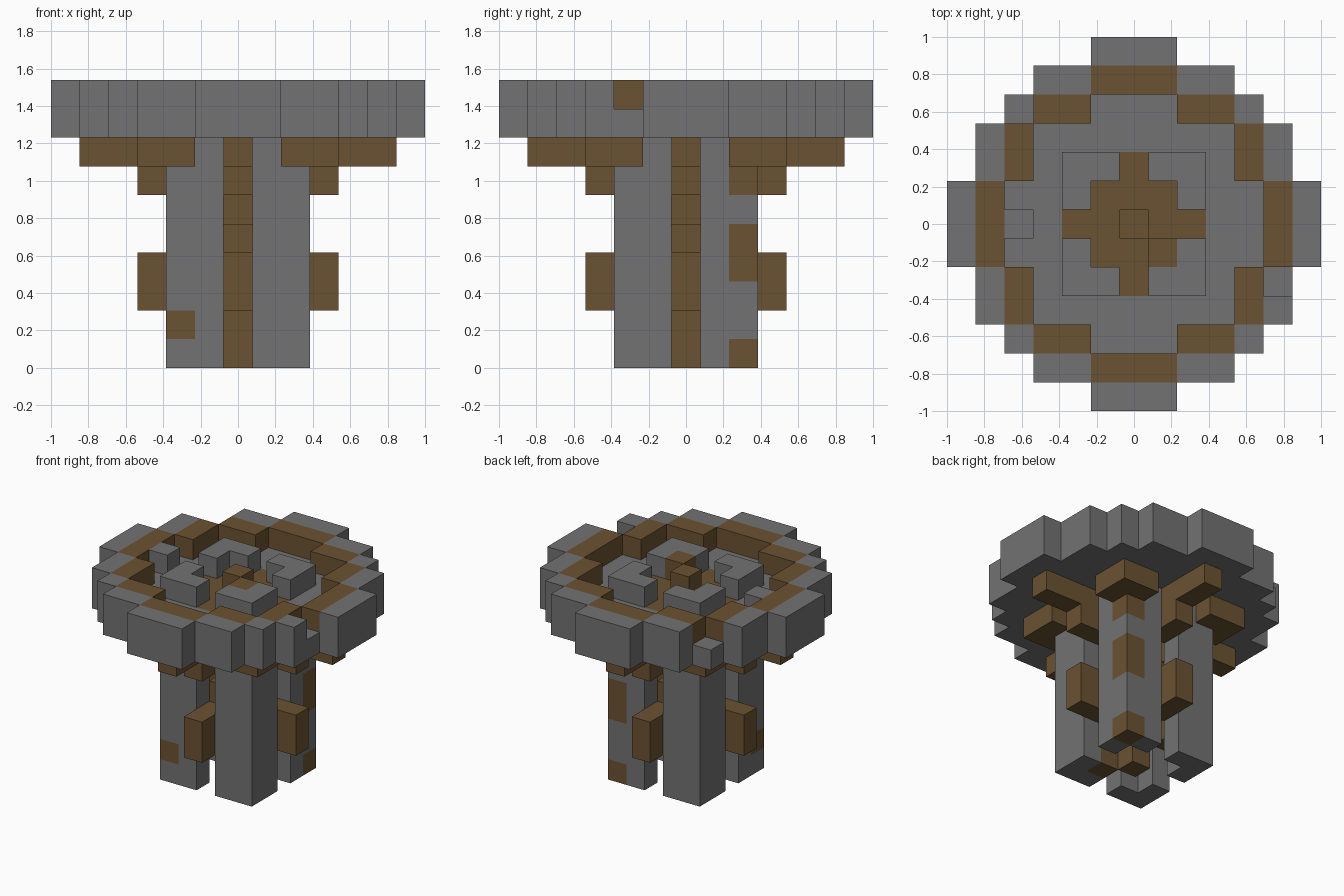
import bpy, bmesh
from mathutils import Vector

cube = bpy.data.objects.get("Cube")
if cube:
    bpy.data.objects.remove(cube)

UNIT = 2 / 13


def make_material(name, rgb):
    mat = bpy.data.materials.new(name)
    mat.use_nodes = True
    colour = (*rgb, 1)
    mat.diffuse_color = colour
    mat.node_tree.nodes["Principled BSDF"].inputs["Base Color"].default_value = colour
    return mat


STONE, WOOD = 0, 1
materials = [make_material("stone grey", (0.17, 0.17, 0.17)),
             make_material("wood brown", (0.147, 0.084, 0.032))]

# Block grid: cell -> (part name, colour)
grid = {}


def fill(part, colour, columns, layers):
    for x, y in columns:
        for z in layers:
            grid[x, y, z] = (part, colour)


def area(n, rule):
    span = range(-n, n + 1)
    return [(x, y) for x in span for y in span if rule(abs(x), abs(y))]


def around(x, y):
    """Four copies of a column, turned about the centre."""
    return [(x, y), (-y, x), (-x, -y), (y, -x)]


# Round platform and its raised rim
reach = [6, 6, 5, 5, 4, 3, 1]
disc = area(6, lambda x, y: x <= reach[y])
hollow = [4, 4, 3, 3, 1]
opening = area(4, lambda x, y: x <= hollow[y])
fill("platform", STONE, disc, [8])
fill("rim", STONE, set(disc) - set(opening), [9])

# Wooden ring let into the rim
ring = area(5, lambda x, y: (max(x, y) == 5 and min(x, y) <= 1)
            or (max(x, y) == 4 and 2 <= min(x, y) <= 3))
fill("rim_inlay", WOOD, ring, [9])

# Loose block inside the rim, and two worn gaps in it
fill("rim_block", STONE, [(-4, 0)], [9])
for gap in [(5, -2, 9), (-4, 4, 9)]:
    del grid[gap]

# Wooden floor in the middle of the platform
fill("floor_inlay", WOOD, area(2, lambda x, y: x + y <= 2), [8])

# Four angled corner legs running up through the platform
for sx, sy, name in [(1, -1, "front_left"), (-1, -1, "front_right"),
                     (1, 1, "back_left"), (-1, 1, "back_right")]:
    corner = [(2 * sx, 2 * sy), (sx, 2 * sy), (2 * sx, sy)]
    fill(name + "_leg", STONE, corner, range(10))

# Wooden patches in the legs
fill("front_right_leg", WOOD, [(-2, -2)], [1])
fill("back_left_leg", WOOD, [(2, 2)], [0, 3, 4, 6])

# Central post
fill("post", WOOD, [(0, 0), (1, -1)], range(10))

# Struts between the legs
fill("strut", WOOD, around(3, 0) + around(2, 0), [2, 3])
fill("strut", WOOD, around(1, 0), [3, 4])

# Brackets under the platform, straight and cornered
fill("bracket", WOOD, around(3, 0) + around(2, 0), [6, 7])
fill("bracket", WOOD, around(4, 0) + around(5, 0), [7])
fill("corner_bracket", WOOD,
     around(3, 3) + around(3, 2) + around(2, 3), [7])


def build(part):
    """Make one object from the exposed sides of a part's blocks."""
    bm = bmesh.new()
    corners = {}

    def vertex(p):
        key = tuple(round(2 * c) for c in p)
        if key not in corners:
            corners[key] = bm.verts.new(p * UNIT)
        return corners[key]

    for cell, (owner, colour) in grid.items():
        if owner != part:
            continue
        centre = Vector(cell) + Vector((0, 0, 0.5))
        for axis in range(3):
            for side in (-1, 1):
                normal = Vector((0, 0, 0))
                normal[axis] = side
                if tuple(int(a + b) for a, b in zip(cell, normal)) in grid:
                    continue
                u = Vector((0, 0, 0))
                u[(axis + 1) % 3] = 0.5
                v = normal.cross(u)
                mid = centre + normal / 2
                face = bm.faces.new([vertex(mid + d) for d in
                                     (-u - v, u - v, u + v, v - u)])
                face.material_index = colour
    mesh = bpy.data.meshes.new(part)
    bm.to_mesh(mesh)
    bm.free()
    for mat in materials:
        mesh.materials.append(mat)
    bpy.context.collection.objects.link(bpy.data.objects.new(part, mesh))


for part in sorted({owner for owner, colour in grid.values()}):
    build(part)
